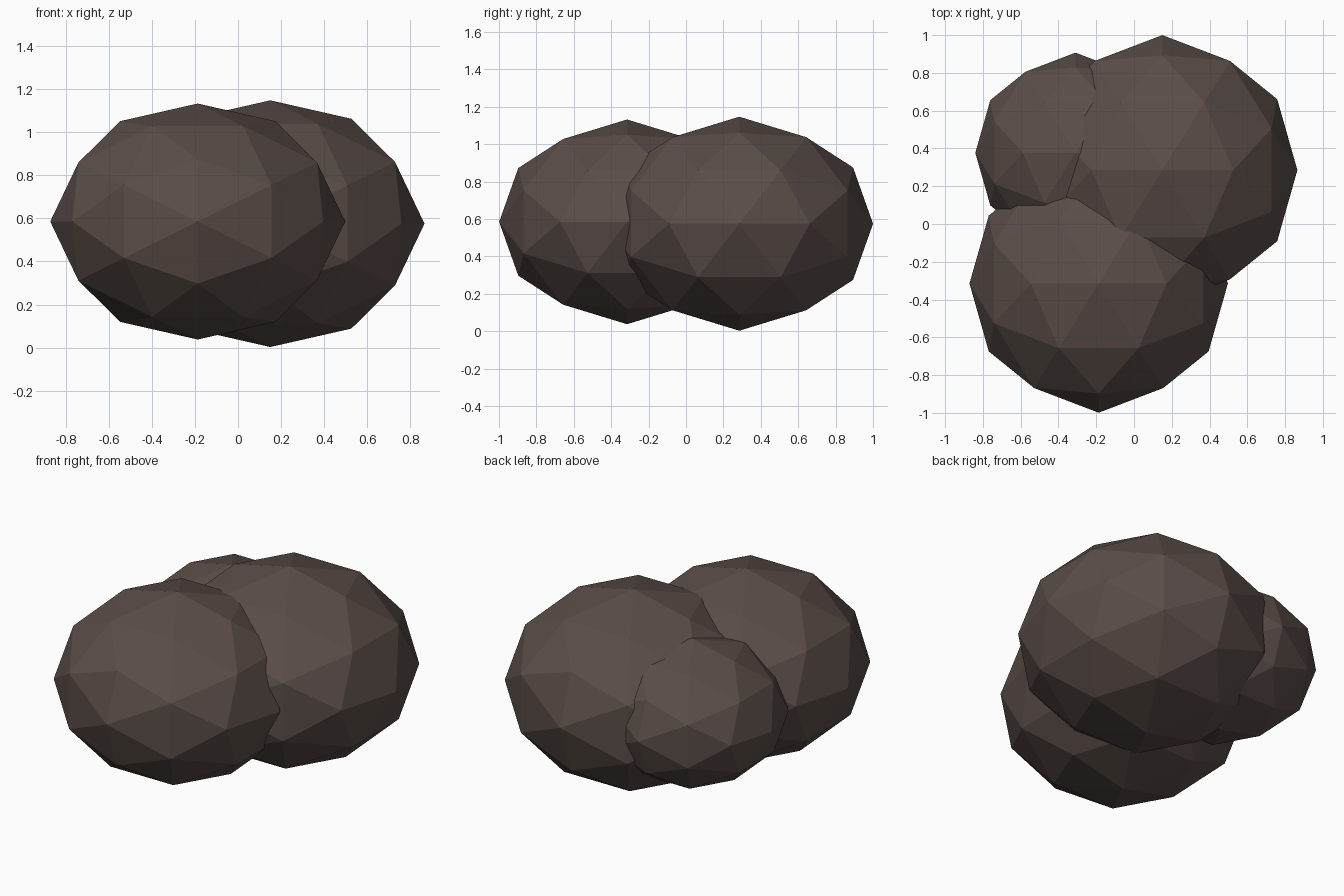
import bpy, bmesh, math
from mathutils import Matrix

if "Cube" in bpy.data.objects:
    bpy.data.objects.remove(bpy.data.objects["Cube"])

# Dark earthy brown
mat = bpy.data.materials.new("dark_brown")
mat.diffuse_color = (0.102, 0.074, 0.065, 1)
mat.use_nodes = True
mat.node_tree.nodes["Principled BSDF"].inputs["Base Color"].default_value = mat.diffuse_color

# Turn the icosphere so its symmetry axes line up with x, y and z
TURN = Matrix.Rotation(-math.atan(2 / (1 + math.sqrt(5))), 4, 'Y')


def clump(name, centre, radius):
    """Faceted ball, flattened in height."""
    bm = bmesh.new()
    bmesh.ops.create_icosphere(bm, subdivisions=2, radius=radius)
    bm.transform(Matrix.Diagonal((1, 1, 0.8, 1)) @ TURN)
    mesh = bpy.data.meshes.new(name)
    bm.to_mesh(mesh)
    bm.free()
    mesh.materials.append(mat)
    obj = bpy.data.objects.new(name, mesh)
    obj.location = centre
    bpy.context.collection.objects.link(obj)


# Three overlapping clumps
clump("large_clump", (0.15, 0.285, 0.575), 0.715)
clump("front_clump", (-0.187, -0.315, 0.585), 0.684)
clump("small_clump", (-0.31, 0.377, 0.578), 0.53)
